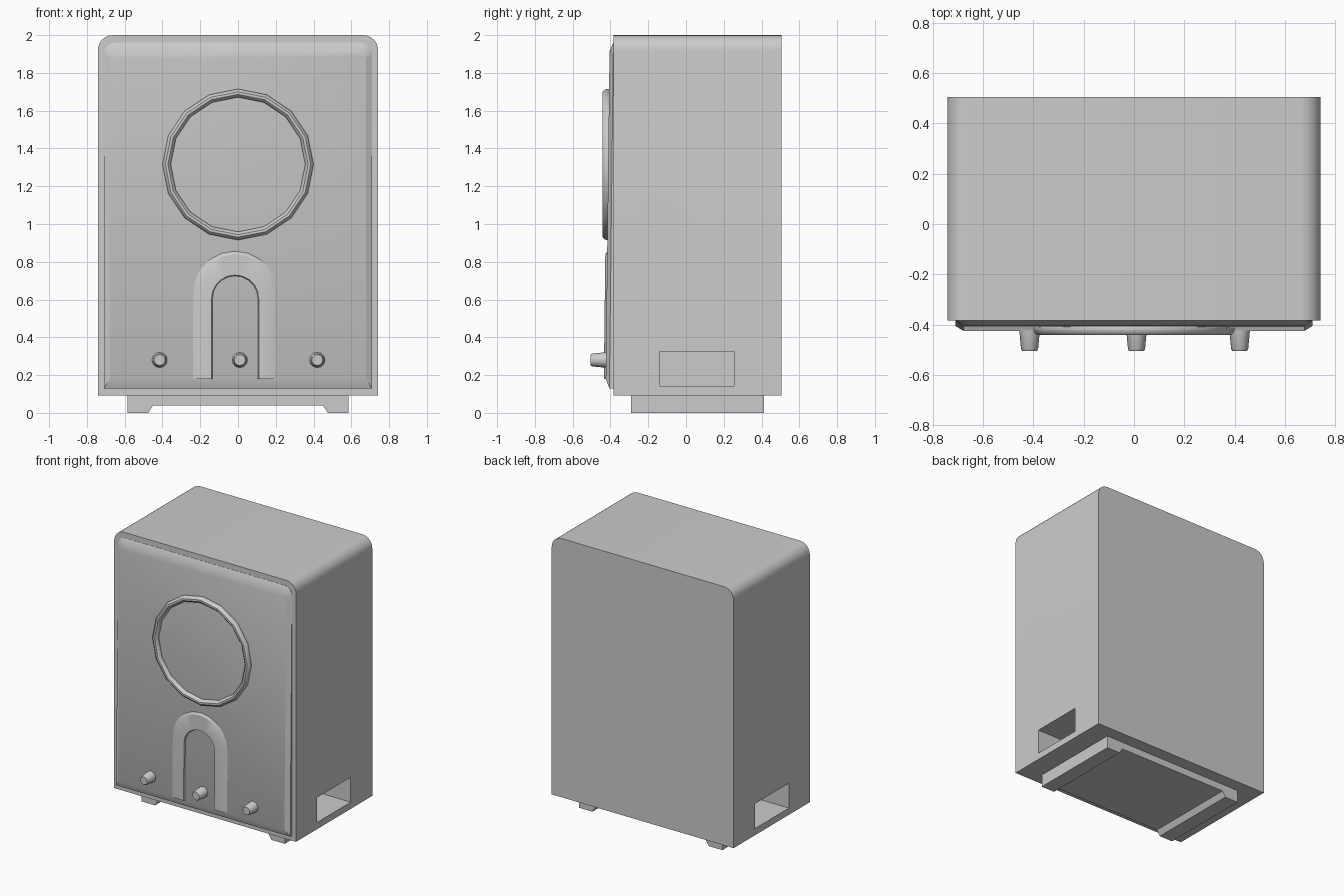
import bpy, bmesh
from math import sin, cos, pi, radians

if "Cube" in bpy.data.objects:
    bpy.data.objects.remove(bpy.data.objects["Cube"])


def make(name, bm, angle=30):
    bmesh.ops.recalc_face_normals(bm, faces=bm.faces)
    me = bpy.data.meshes.new(name)
    bm.to_mesh(me)
    bm.free()
    ob = bpy.data.objects.new(name, me)
    bpy.context.collection.objects.link(ob)
    smooth(ob, angle)
    return ob


def smooth(ob, angle=30):
    bpy.ops.object.select_all(action='DESELECT')
    ob.select_set(True)
    bpy.context.view_layer.objects.active = ob
    bpy.ops.object.shade_smooth_by_angle(angle=radians(angle))


def loft(name, loops, angle=30):
    """Skin a stack of closed point loops and cap both ends."""
    bm = bmesh.new()
    rows = [[bm.verts.new(p) for p in loop] for loop in loops]
    n = len(rows[0])
    for a, b in zip(rows, rows[1:]):
        for i in range(n):
            j = (i + 1) % n
            bm.faces.new((a[i], a[j], b[j], b[i]))
    bm.faces.new(rows[0])
    bm.faces.new(rows[-1])
    return make(name, bm, angle)


def outline(w, z0, z1, r, seg=6):
    """Rectangle in x, z with rounded top corners."""
    pts = [(-w, z0), (w, z0)]
    for cx, start in ((w - r, 0), (r - w, pi / 2)):
        for i in range(seg + 1):
            a = start + pi / 2 * i / seg
            pts.append((cx + r * cos(a), z1 - r + r * sin(a)))
    return pts


def front_y(z, lift=0.0):
    """Surface of the slightly sloping front panel."""
    return -0.425 + 0.02 * (z - 0.18) / 1.735 - lift


# Cabinet
shape = outline(0.742, 0.092, 2.0, 0.08)
cabinet = loft("cabinet", [[(x, y, z) for x, z in shape] for y in (-0.383, 0.505)])

# Recessed hand holds in both sides
for s in (-1, 1):
    bpy.ops.mesh.primitive_cube_add(size=1, location=(s * 0.6, 0.057, 0.233))
    cutter = bpy.context.object
    cutter.name = "hand_hold_cutter"
    cutter.scale = (0.8, 0.393, 0.183)
    cutter.hide_render = True
    mod = cabinet.modifiers.new("hand_hold", 'BOOLEAN')
    mod.object = cutter
    mod.operation = 'DIFFERENCE'
    mod.solver = 'EXACT'
    bpy.context.view_layer.objects.active = cabinet
    bpy.ops.object.modifier_apply(modifier=mod.name)
    bpy.data.objects.remove(cutter)
smooth(cabinet)

# Chamfered front panel
outer = outline(0.71, 0.13, 1.96, 0.06)
inner = outline(0.677, 0.18, 1.915, 0.04)
loft("front_panel", [
    [(x, -0.36, z) for x, z in outer],
    [(x, front_y(z, -0.02), z) for x, z in outer],
    [(x, front_y(z), z) for x, z in inner]], 28)

# Ring around the round opening
bm = bmesh.new()
N, M = 16, 10
rows = []
for i in range(N):
    a = 2 * pi * i / N
    row = []
    for j in range(M):
        b = 2 * pi * j / M
        r = 0.378 + 0.022 * cos(b)
        row.append(bm.verts.new((r * sin(a), -0.417 + 0.026 * sin(b), 1.315 + r * cos(a))))
    rows.append(row)
for i in range(N):
    a, b = rows[i], rows[(i + 1) % N]
    for j in range(M):
        k = (j + 1) % M
        bm.faces.new((a[j], a[k], b[k], b[j]))
make("dial_ring", bm, 40)


def arch(r, spring, lift, seg=10):
    pts = [(r, 0.18)]
    pts += [(r * cos(pi * i / seg), spring + r * sin(pi * i / seg)) for i in range(seg + 1)]
    pts.append((-r, 0.18))
    return [(x - 0.015, front_y(z, lift), z) for x, z in pts]


# Raised arch trim
section = [arch(0.223, 0.633, -0.01), arch(0.223, 0.633, 0.0), arch(0.2, 0.64, 0.01),
           arch(0.125, 0.605, 0.01), arch(0.116, 0.605, -0.01)]
loft("arch_trim", list(zip(*section)))

# Tapered knobs
for x in (-0.415, 0.01, 0.42):
    loft("knob", [[(x + r * cos(2 * pi * i / 12), y, 0.28 + r * sin(2 * pi * i / 12))
                   for i in range(12)]
                  for r, y in ((0.043, -0.40), (0.034, -0.497), (0.029, -0.505))])

# Base with two feet
half = [(0.585, 0.092), (0.585, 0), (0.475, 0), (0.45, 0.04)]
base = half + [(-x, z) for x, z in reversed(half)]
loft("base_feet", [[(x, y, z) for x, z in base] for y in (-0.29, 0.412)])
